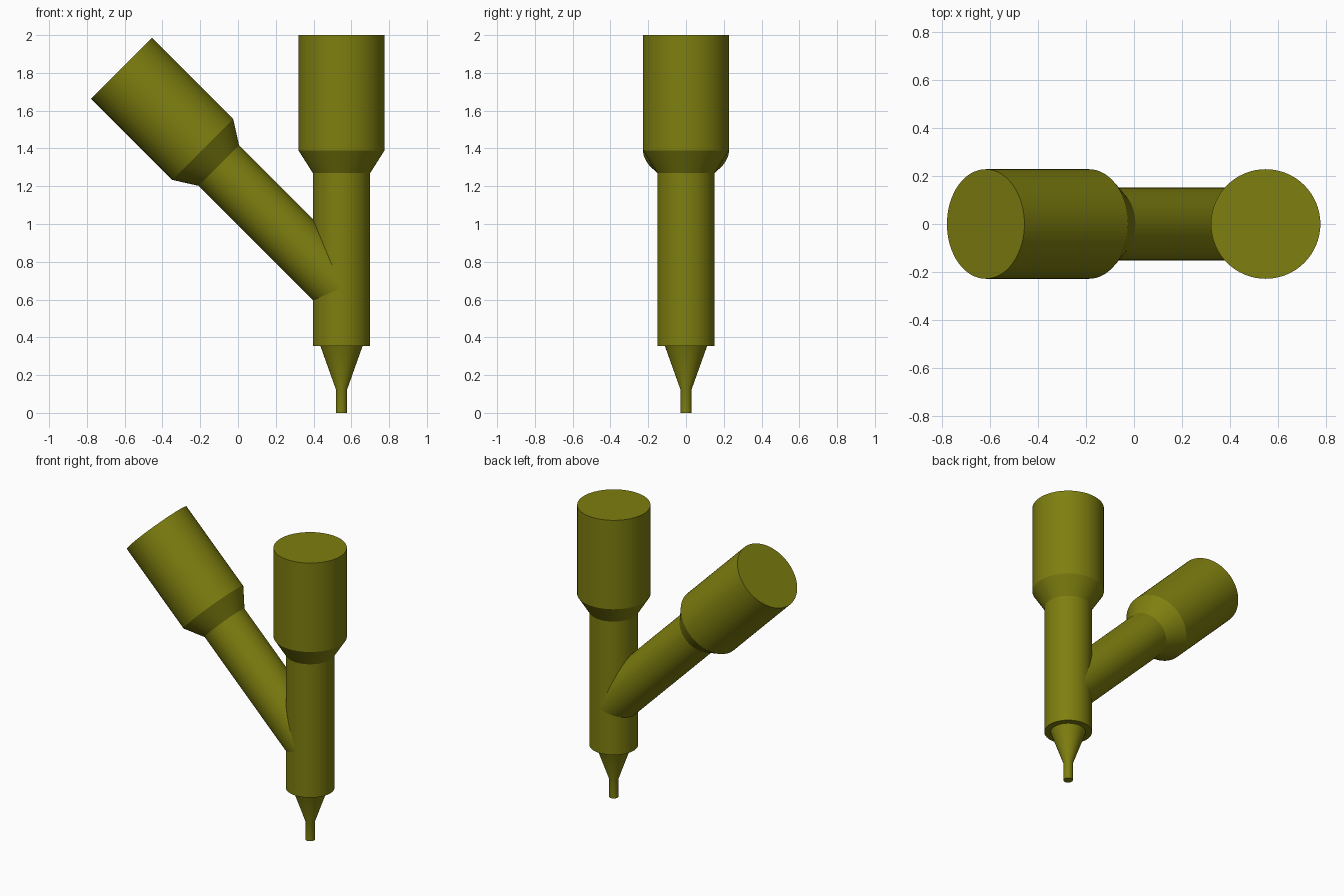
import bpy
import bmesh
import math
from mathutils import Matrix

cube = bpy.data.objects.get("Cube")
if cube:
    bpy.data.objects.remove(cube, do_unlink=True)

SIDES = 64
PIPE, SOCKET, CONE, TIP = 0.152, 0.228, 0.112, 0.03

olive = bpy.data.materials.new("olive")
olive.use_nodes = True
olive.diffuse_color = (0.21, 0.21, 0.005, 1)
olive.node_tree.nodes["Principled BSDF"].inputs["Base Color"].default_value = olive.diffuse_color


def lathe(name, profile, matrix):
    """Closed round solid from (radius, height) pairs, capped at both ends."""
    bm = bmesh.new()
    rings = []
    for r, z in profile:
        angles = [2 * math.pi * i / SIDES for i in range(SIDES)]
        rings.append([bm.verts.new((r * math.cos(a), r * math.sin(a), z)) for a in angles])
    for low, high in zip(rings, rings[1:]):
        for i in range(SIDES):
            j = (i + 1) % SIDES
            bm.faces.new((low[i], low[j], high[j], high[i]))
    bm.faces.new(rings[0][::-1])
    bm.faces.new(rings[-1])
    mesh = bpy.data.meshes.new(name)
    bm.to_mesh(mesh)
    bm.free()
    mesh.materials.append(olive)
    obj = bpy.data.objects.new(name, mesh)
    bpy.context.collection.objects.link(obj)
    obj.matrix_world = matrix
    bpy.ops.object.select_all(action="DESELECT")
    obj.select_set(True)
    bpy.context.view_layer.objects.active = obj
    bpy.ops.object.shade_smooth_by_angle(angle=math.radians(20))
    return obj


# Upright tube: thin nozzle, taper, pipe, flare and wide socket
lathe("upright_tube",
      [(TIP, 0), (TIP, 0.125), (CONE, 0.355), (PIPE, 0.355),
       (PIPE, 1.27), (SOCKET, 1.39), (SOCKET, 2.0)],
      Matrix.Translation((0.548, 0, 0)))

# Side branch: leaves the upright's axis at 45 degrees toward -x
lathe("side_branch",
      [(PIPE, 0), (PIPE, 0.919), (SOCKET, 1.039), (SOCKET, 1.648)],
      Matrix.Translation((0.548, 0, 0.66)) @ Matrix.Rotation(math.radians(-45), 4, "Y"))
